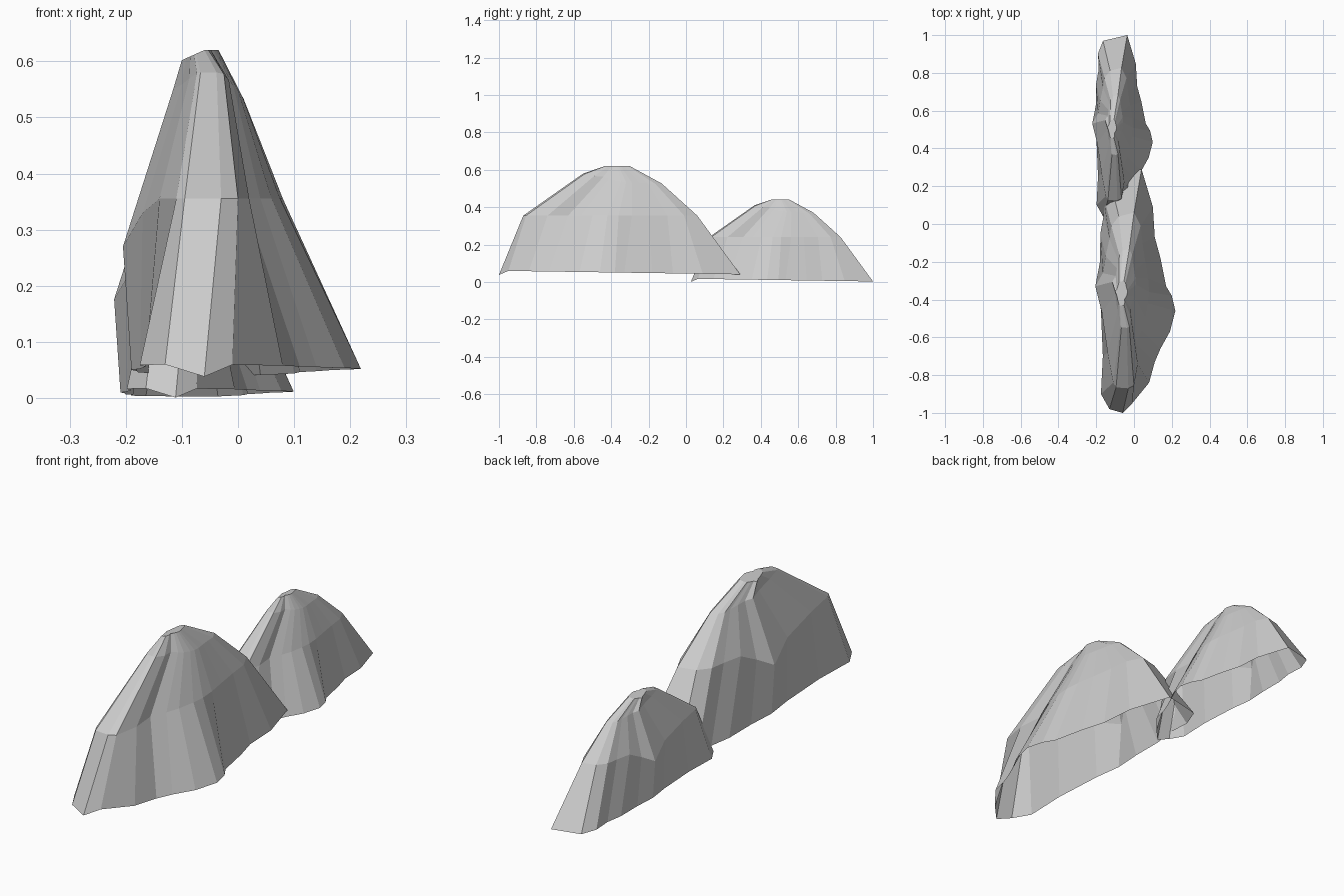
import bpy, bmesh

if "Cube" in bpy.data.objects:
    bpy.data.objects.remove(bpy.data.objects["Cube"])

# Plan outline of the foot, counter-clockwise from the front tip
FOOT = [(-.06, -1), (-.01, -.95), (.08, -.84), (.11, -.73), (.14, -.66), (.19, -.57),
        (.219, -.46), (.20, -.38), (.17, -.33), (.14, -.18), (.11, -.07), (.10, .09),
        (.04, .29), (-.13, .25), (-.165, .16), (-.16, .05), (-.178, -.05), (-.18, -.2),
        (-.19, -.33), (-.175, -.46), (-.165, -.7), (-.175, -.9), (-.13, -.98)]
# Outline of the shoulder, one point per foot point
SHOULDER = [(-.03, -.87), (.0, -.855), (.02, -.74), (.01, -.63), (.04, -.56), (.06, -.5),
            (.075, -.42), (.08, -.36), (.075, -.29), (.06, -.2), (.045, -.1), (.035, -.01),
            (.0, .06), (-.08, .04), (-.12, -.01), (-.13, -.08), (-.15, -.17), (-.165, -.26),
            (-.205, -.33), (-.17, -.47), (-.14, -.68), (-.11, -.84), (-.095, -.865)]
LEDGE = {17: .31, 18: .27, 19: .33}      # lower shoulder on the left flank


def shrink(ring, sx, ox, sy, oy):
    return [(x * sx + ox, y * sy + oy) for x, y in ring]


def rock_rings():
    foot = [(x, y, .045 - .015 * y) for x, y in FOOT]
    foot[0] = (*FOOT[0], .038)
    shoulder = [(x, y, LEDGE.get(i, .355)) for i, (x, y) in enumerate(SHOULDER)]
    neck = [(x, y, .555 - .12 * (y + .34) - .5 * max(0, x + .03))
            for x, y in shrink(SHOULDER, .44, -.025, .45, -.158)]
    crown = [(x, y, .62 + .45 * min(0, x + .06))
             for x, y in shrink(SHOULDER, .23, -.053, .14, -.31)]
    return [foot, shoulder, neck, crown]


def make_rock(name, scale, offset):
    bm = bmesh.new()
    rings = [[bm.verts.new([c * scale + o for c, o in zip(p, offset)]) for p in ring]
             for ring in rock_rings()]
    n = len(FOOT)
    for low, high in zip(rings, rings[1:]):
        for i in range(n):
            j = (i + 1) % n
            bm.faces.new((low[i], low[j], high[j], high[i]))
    bm.faces.new(rings[-1])      # crown cap; the underside stays open
    mesh = bpy.data.meshes.new(name)
    bm.to_mesh(mesh)
    bm.free()
    bpy.context.collection.objects.link(bpy.data.objects.new(name, mesh))


# The same rock twice: large in front, smaller behind
make_rock("large_rock", 1, (0, 0, 0))
make_rock("small_rock", .755, (-.066, .781, -.028))
